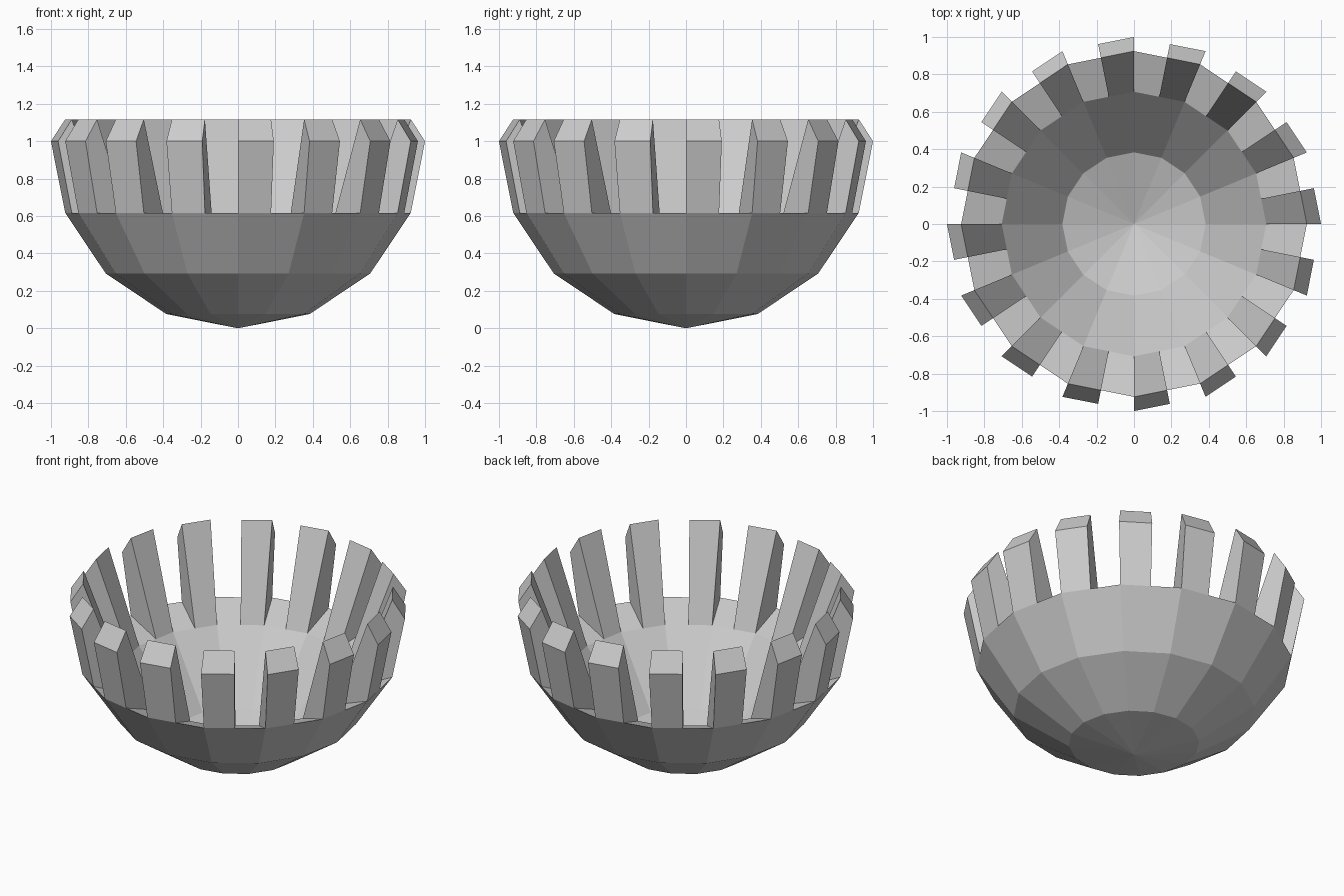
import bpy, bmesh
from math import cos, sin, pi

if "Cube" in bpy.data.objects:
    bpy.data.objects.remove(bpy.data.objects["Cube"])

SIDES = 16
# bowl section (radius, height): outside from the foot up, then inside back down
OUTER = [(0.383, 0.076), (0.707, 0.293), (0.924, 0.617)]
INNER = [(0.707, 0.537), (0.383, 0.146)]
RIM_OUT, RIM_IN = (1.0, 1.0), (0.924, 1.117)

bm = bmesh.new()


def ring(r, z):
    """16-sided ring with an extra vertex in the middle of every side."""
    corner = [(r * cos(2 * pi * i / SIDES), r * sin(2 * pi * i / SIDES)) for i in range(SIDES)]
    verts = []
    for i, a in enumerate(corner):
        b = corner[(i + 1) % SIDES]
        verts.append(bm.verts.new((a[0], a[1], z)))
        verts.append(bm.verts.new(((a[0] + b[0]) / 2, (a[1] + b[1]) / 2, z)))
    return verts


outer = [ring(*p) for p in OUTER]
inner = [ring(*p) for p in INNER]
rim_out, rim_in = ring(*RIM_OUT), ring(*RIM_IN)
foot = bm.verts.new((0, 0, 0))
well = bm.verts.new((0, 0, 0.009))
N = 2 * SIDES

for i in range(N):
    j = (i + 1) % N
    # outer and inner bowl walls
    for a, b in [(outer[0], outer[1]), (outer[1], outer[2]), (inner[0], inner[1])]:
        bm.faces.new((a[i], a[j], b[j], b[i]))
    bm.faces.new((foot, outer[0][j], outer[0][i]))
    bm.faces.new((well, inner[1][i], inner[1][j]))
    # upright tooth on the first half of each side, open notch on the second
    section = [outer[2], rim_out, rim_in, inner[0]]
    if i % 2 == 0:
        for a, b in zip(section, section[1:]):
            bm.faces.new((a[i], a[j], b[j], b[i]))
        for k in (i, j):
            bm.faces.new([s[k] for s in section])
    else:
        bm.faces.new((outer[2][i], outer[2][j], inner[0][j], inner[0][i]))

# drop unused vertices and face everything outward
bmesh.ops.delete(bm, geom=[v for v in bm.verts if not v.link_faces], context='VERTS')
bmesh.ops.recalc_face_normals(bm, faces=bm.faces[:])
mesh = bpy.data.meshes.new("notched_bowl")
bm.to_mesh(mesh)
bm.free()
bpy.context.collection.objects.link(bpy.data.objects.new("notched_bowl", mesh))
